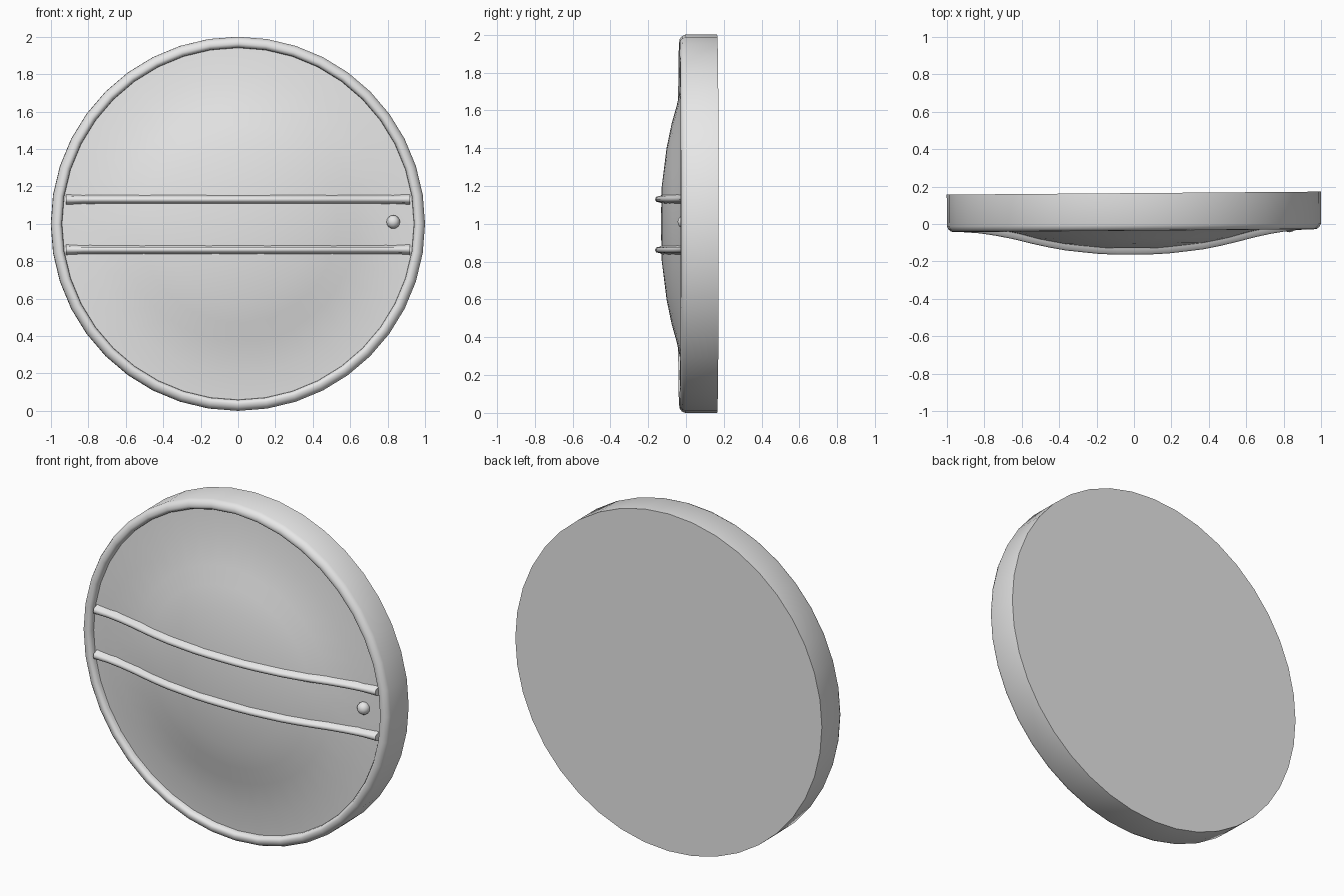
import bpy, bmesh, math

if "Cube" in bpy.data.objects:
    bpy.data.objects.remove(bpy.data.objects["Cube"])

grey = bpy.data.materials.new("plain_grey")
grey.diffuse_color = (0.8, 0.8, 0.8, 1)
grey.use_nodes = True
grey.node_tree.nodes["Principled BSDF"].inputs["Base Color"].default_value = grey.diffuse_color
TILT = 0.008          # slight turn about the vertical
CZ = 1.0              # height of the disc centre
SEG = 40


def finish(name, bm, angle=50):
    bmesh.ops.recalc_face_normals(bm, faces=bm.faces)
    me = bpy.data.meshes.new(name)
    bm.to_mesh(me)
    bm.free()
    ob = bpy.data.objects.new(name, me)
    bpy.context.collection.objects.link(ob)
    me.materials.append(grey)
    ob.rotation_euler = (0, 0, TILT)
    bpy.context.view_layer.objects.active = ob
    ob.select_set(True)
    bpy.ops.object.shade_smooth_by_angle(angle=math.radians(angle))
    ob.select_set(False)
    return ob


def lathe(name, profile, angle=50):
    """Turn (radius, y) points about the front-back axis."""
    bm = bmesh.new()
    rings = []
    for r, y in profile:
        if r == 0:
            rings.append([bm.verts.new((0, y, CZ))] * SEG)
        else:
            rings.append([bm.verts.new((r * math.sin(2 * math.pi * i / SEG), y,
                                        CZ + r * math.cos(2 * math.pi * i / SEG)))
                          for i in range(SEG)])
    for a, b in zip(rings, rings[1:]):
        for i in range(SEG):
            j = (i + 1) % SEG
            quad = list(dict.fromkeys((a[i], a[j], b[j], b[i])))
            bm.faces.new(quad)
    return finish(name, bm, angle)


# domed front face
DOME = [(0, -0.133), (0.2, -0.128), (0.4, -0.103), (0.53, -0.076),
        (0.63, -0.048), (0.8, -0.012), (0.955, 0.0)]


def dome_y(r):
    for (r0, y0), (r1, y1) in zip(DOME, DOME[1:]):
        if r <= r1:
            return y0 + (y1 - y0) * (r - r0) / (r1 - r0)
    return DOME[-1][1]


lathe("domed_face", DOME)

# outer shell with rounded front lip and flat back
lathe("rim_and_back", [(0.94, 0.01), (0.942, -0.018), (0.95, -0.032), (0.962, -0.036),
                       (0.978, -0.033), (0.992, -0.022), (1.0, -0.005),
                       (1.0, 0.165), (0, 0.165)])


# curved ribs crossing the face, flared at the foot
def rib(name, zc):
    section = [(-0.03, 0.012), (-0.018, -0.006), (-0.013, -0.028), (0, -0.034),
               (0.013, -0.028), (0.018, -0.006), (0.03, 0.012)]
    bm = bmesh.new()
    rows = []
    n = 20
    for k in range(n + 1):
        x = -0.92 + 1.84 * k / n
        base = dome_y(math.hypot(x, zc - CZ))
        flare = 1.25 if k in (0, n) else 1.0
        rows.append([bm.verts.new((x, base + dy, zc + dz * flare))
                     for dz, dy in section])
    for a, b in zip(rows, rows[1:]):
        for i in range(len(section) - 1):
            bm.faces.new((a[i], a[i + 1], b[i + 1], b[i]))
    for row in (rows[0], rows[-1]):
        bm.faces.new(row)
    finish(name, bm, 60)


rib("upper_rib", 1.13)
rib("lower_rib", 0.862)

# small stud at the right end of the band
bm = bmesh.new()
bmesh.ops.create_uvsphere(bm, u_segments=12, v_segments=8, radius=0.036)
for v in bm.verts:
    v.co = (v.co.x + 0.83, v.co.y - 0.015, v.co.z + 1.01)
finish("stud", bm, 60)
